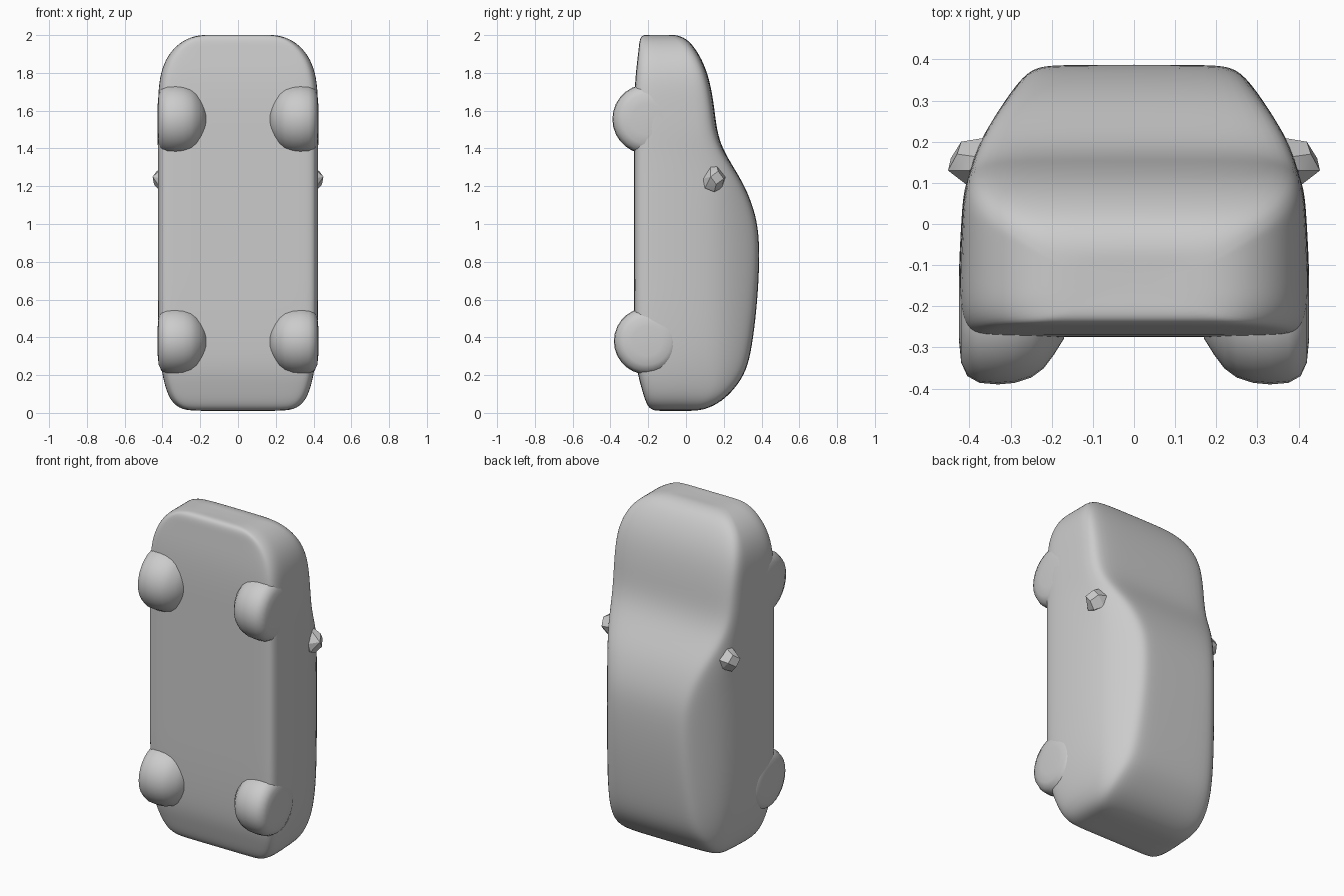
import bpy, bmesh, math
from mathutils import Vector

if "Cube" in bpy.data.objects:
    bpy.data.objects.remove(bpy.data.objects["Cube"])

paint = bpy.data.materials.new("plain grey")
paint.diffuse_color = (0.6, 0.6, 0.6, 1)
paint.use_nodes = True
paint.node_tree.nodes["Principled BSDF"].inputs["Base Color"].default_value = paint.diffuse_color


def finish(name, bm, angle=60):
    bmesh.ops.recalc_face_normals(bm, faces=bm.faces)
    mesh = bpy.data.meshes.new(name)
    bm.to_mesh(mesh)
    bm.free()
    mesh.materials.append(paint)
    ob = bpy.data.objects.new(name, mesh)
    bpy.context.collection.objects.link(ob)
    bpy.ops.object.select_all(action='DESELECT')
    ob.select_set(True)
    bpy.context.view_layer.objects.active = ob
    bpy.ops.object.shade_smooth_by_angle(angle=math.radians(angle))
    return ob


def loft(bm, rings, cap=True):
    vr = [[bm.verts.new(p) for p in r] for r in rings]
    n = len(vr[0])
    for a, b in zip(vr, vr[1:]):
        for i in range(n):
            bm.faces.new((a[i], a[(i + 1) % n], b[(i + 1) % n], b[i]))
    if cap:
        bm.faces.new(vr[0])
        bm.faces.new(vr[-1])


# Car body stood on its tail: z, floor y, roof y, half width
stations = [
    (0.01, -0.14, 0.02, 0.20), (0.015, -0.19, 0.10, 0.30), (0.06, -0.215, 0.19, 0.355),
    (0.13, -0.235, 0.26, 0.385), (0.22, -0.26, 0.32, 0.405), (0.35, -0.27, 0.35, 0.42),
    (0.55, -0.275, 0.374, 0.425), (0.75, -0.275, 0.388, 0.425), (0.95, -0.275, 0.388, 0.425),
    (1.08, -0.275, 0.36, 0.425), (1.20, -0.275, 0.312, 0.425), (1.30, -0.275, 0.252, 0.425),
    (1.40, -0.275, 0.192, 0.425), (1.50, -0.275, 0.162, 0.427), (1.62, -0.275, 0.150, 0.425),
    (1.75, -0.27, 0.128, 0.42), (1.85, -0.26, 0.095, 0.395), (1.93, -0.25, 0.05, 0.345),
    (1.985, -0.245, 0.0, 0.27), (2.003, -0.225, -0.06, 0.19), (2.0, -0.18, -0.10, 0.10),
]


def side(y):
    # side wall leans inward above the belt line
    pts = [(-1, 1), (0.0, 1), (0.10, 0.96), (0.20, 0.89), (0.30, 0.75), (0.39, 0.60)]
    for (y0, f0), (y1, f1) in zip(pts, pts[1:]):
        if y <= y1:
            return f0 + (f1 - f0) * (y - y0) / (y1 - y0)
    return pts[-1][1]


rings = []
for z, lo, hi, w in stations:
    h = hi - lo
    e = min(0.035, h * 0.2)
    belt = min(0.12, hi - 0.25 * h)
    mid = (belt + hi - e) / 2
    half = [(0.45 * w, lo), (0.86 * w, lo), (0.95 * w, lo + 0.3 * e), (w, lo + 1.6 * e),
            (w, lo + 0.5 * (belt - lo)), (side(belt) * w, belt), (side(mid) * w, mid),
            (side(hi - e) * w * 0.99, hi - e), (side(hi) * w * 0.92, hi - 0.1 * e),
            (0.4 * w, hi)]
    pts = half + [(-x, y) for x, y in reversed(half)]
    rings.append([(x, y, z) for x, y in pts])
bm = bmesh.new()
loft(bm, rings)
body = finish("car_body", bm)
sub = body.modifiers.new("Rounding", 'SUBSURF')
sub.levels = sub.render_levels = 2

# Rounded wheels: profile (x, share of radius) turned around the axle
profile = [(0.17, 0.40), (0.195, 0.62), (0.22, 0.80), (0.25, 0.92), (0.29, 0.99), (0.33, 1.01),
           (0.375, 0.99), (0.405, 0.90), (0.42, 0.72), (0.425, 0.45)]
for label, z, r in (("rear", 0.38, 0.175), ("front", 1.555, 0.183)):
    for s, hand in ((1, "right"), (-1, "left")):
        bm = bmesh.new()
        loft(bm, [[(s * x, -0.205 + f * r * math.cos(a), z + f * r * math.sin(a))
                   for a in (math.tau * k / 28 for k in range(28))] for x, f in profile])
        finish(label + "_wheel_" + hand, bm)

# Faceted door mirrors
for s, hand in ((1, "right"), (-1, "left")):
    bm = bmesh.new()
    tips = [(0.37, 0.10, 1.20), (0.40, 0.09, 1.24), (0.41, 0.10, 1.19), (0.452, 0.13, 1.25),
            (0.445, 0.16, 1.21), (0.42, 0.20, 1.24), (0.36, 0.21, 1.25), (0.37, 0.19, 1.19),
            (0.41, 0.15, 1.17), (0.40, 0.13, 1.30), (0.36, 0.16, 1.32), (0.43, 0.17, 1.28)]
    for x, y, z in tips:
        bm.verts.new((s * x, y, z))
    bmesh.ops.convex_hull(bm, input=bm.verts)
    finish("door_mirror_" + hand, bm, 25)
